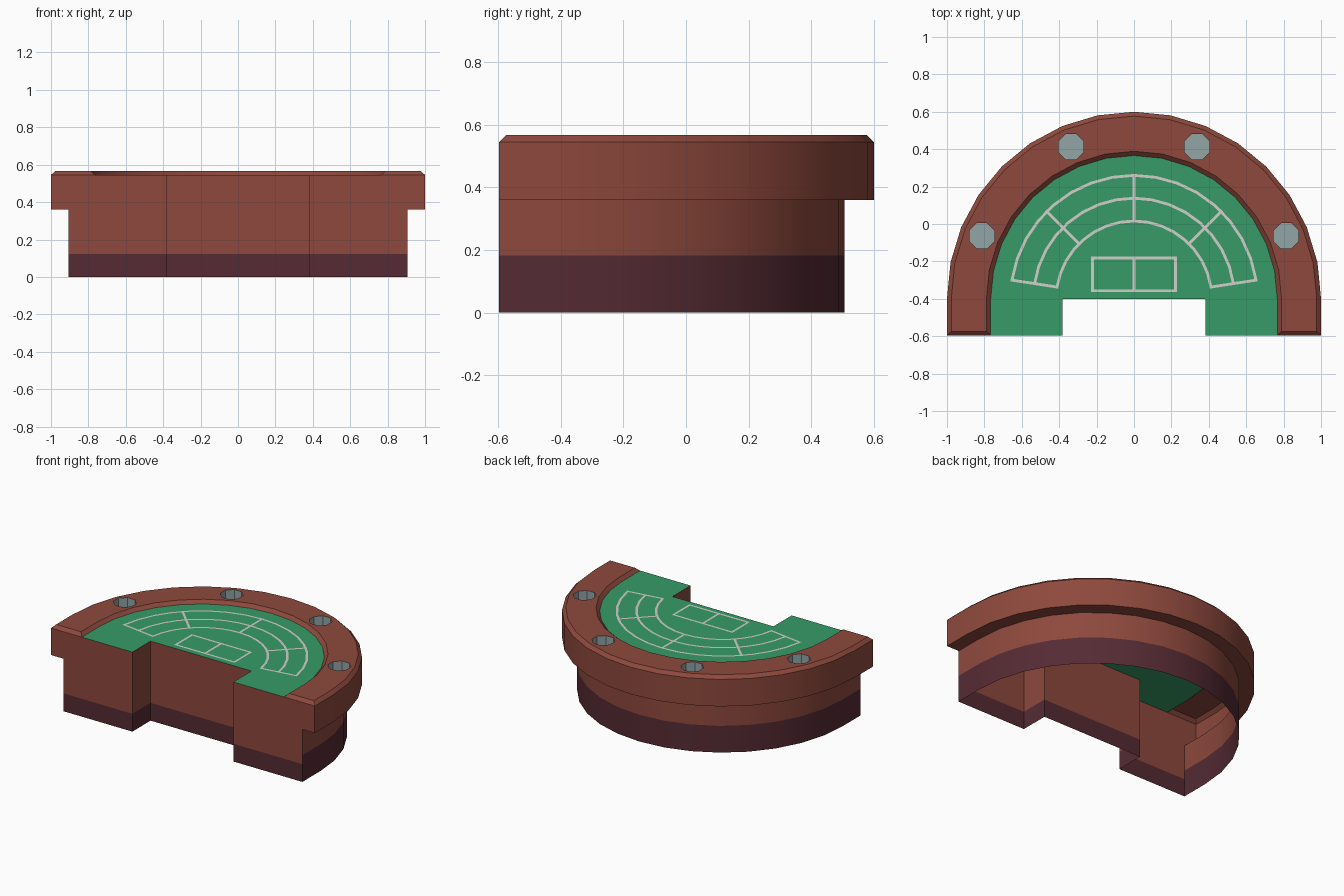
import bpy, bmesh, math
from mathutils import Vector

if "Cube" in bpy.data.objects:
    bpy.data.objects.remove(bpy.data.objects["Cube"])

CY = -0.4          # centre of all the arcs
FRONT = -0.597     # front plane of the table
FELT_Z, TOP_Z, LEDGE_Z = 0.545, 0.567, 0.36


def mat(name, rgb):
    m = bpy.data.materials.new(name)
    m.diffuse_color = (*rgb, 1)
    m.use_nodes = True
    m.node_tree.nodes["Principled BSDF"].inputs["Base Color"].default_value = m.diffuse_color
    return m


WOOD = mat("red brown wood", (0.27, 0.066, 0.046))
PLINTH = mat("dark maroon", (0.092, 0.024, 0.034))
GREEN = mat("green felt", (0.038, 0.33, 0.135))
WHITE = mat("off white line", (0.62, 0.64, 0.58))
STEEL = mat("grey metal", (0.29, 0.38, 0.39))


def polar(r, deg):
    a = math.radians(deg)
    return (r * math.cos(a), CY + r * math.sin(a))


def horseshoe(r, front=FRONT):
    """Right front corner, around the back, to the left front corner."""
    arc = [polar(r, 180 * i / 16) for i in range(17)]
    return [(r, front)] + arc + [(-r, front)]


def strip(bm, low, z0, high, z1, index=0, closed=False):
    a = [bm.verts.new((x, y, z0)) for x, y in low]
    b = [bm.verts.new((x, y, z1)) for x, y in high]
    n = len(a)
    for i in range(n if closed else n - 1):
        j = (i + 1) % n
        bm.faces.new((a[i], a[j], b[j], b[i])).material_index = index


def polygon(bm, pts, z):
    f = bm.faces.new([bm.verts.new((x, y, z)) for x, y in pts])
    f.normal_update()
    if f.normal.z < 0:
        f.normal_flip()
    return f


def finish(name, bm, mats, smooth=False):
    bmesh.ops.remove_doubles(bm, verts=bm.verts[:], dist=0.0005)
    me = bpy.data.meshes.new(name)
    bm.to_mesh(me)
    bm.free()
    for m in mats:
        me.materials.append(m)
    ob = bpy.data.objects.new(name, me)
    bpy.context.collection.objects.link(ob)
    if smooth:
        bpy.context.view_layer.objects.active = ob
        ob.select_set(True)
        bpy.ops.object.shade_smooth_by_angle(angle=math.radians(30))
        ob.select_set(False)
    return ob


base_path = horseshoe(0.906)
rail_path = horseshoe(1.0)

# Curved base wall with its dark plinth band
bm = bmesh.new()
strip(bm, base_path, 0, base_path, 0.183, 1)
strip(bm, base_path, 0.183, base_path, LEDGE_Z, 0)
finish("curved_base", bm, [WOOD, PLINTH], True)

# Front wall with the dealer recess
notch = [(-0.383, FRONT), (-0.383, CY), (0.383, CY), (0.383, FRONT)]
front = [(-0.906, FRONT)] + notch + [(0.906, FRONT)]
wide = [(-1, FRONT)] + front + [(1, FRONT)]
bm = bmesh.new()
strip(bm, front, 0, front, 0.122, 1)
strip(bm, front, 0.122, front, LEDGE_Z, 0)
strip(bm, wide, LEDGE_Z, wide, FELT_Z, 0)
finish("front_wall", bm, [WOOD, PLINTH])

# Cup positions and their octagonal openings
cups = [polar(0.88, a) for a in (22.5, 67.5, 112.5, 157.5)]


def octagon(c, r):
    return [(c[0] + r * math.cos(math.radians(22.5 + 45 * i)),
             c[1] + r * math.sin(math.radians(22.5 + 45 * i))) for i in range(8)]


# Overhanging arm rail: ledge, outer wall, bevel and top with cup openings
bm = bmesh.new()
strip(bm, base_path, LEDGE_Z, rail_path, LEDGE_Z)
strip(bm, rail_path, LEDGE_Z, rail_path, FELT_Z)
B = 0.023
low = rail_path + horseshoe(0.766)[::-1]
top = horseshoe(1 - B, FRONT + B) + horseshoe(0.766 + B, FRONT + B)[::-1]
strip(bm, low, FELT_Z, top, TOP_Z, closed=True)
edges = []
for loop in [top] + [octagon(c, 0.073) for c in cups]:
    vs = [bm.verts.new((x, y, TOP_Z)) for x, y in loop]
    edges += [bm.edges.new((vs[i - 1], vs[i])) for i in range(len(vs))]
res = bmesh.ops.triangle_fill(bm, edges=edges, use_beauty=True, normal=Vector((0, 0, 1)))
for f in res["geom"]:
    if isinstance(f, bmesh.types.BMFace):
        f.normal_update()
        if f.normal.z < 0:
            f.normal_flip()
finish("arm_rail", bm, [WOOD], True)

# Recessed metal cup holders
bm = bmesh.new()
for c in cups:
    ring = octagon(c, 0.073)
    strip(bm, ring[::-1], TOP_Z - 0.12, ring[::-1], TOP_Z, closed=True)
    polygon(bm, ring, TOP_Z - 0.12)
finish("cup_holders", bm, [STEEL], True)

# Felt playing surface
bm = bmesh.new()
polygon(bm, horseshoe(0.766) + notch, FELT_Z)
finish("felt_top", bm, [GREEN])

# Printed betting lines
bm = bmesh.new()
W, LZ, A0 = 0.015, FELT_Z + 0.002, 8.7


def line(p, q):
    p, q = Vector(p), Vector(q)
    d = (q - p).normalized() * W / 2
    n = Vector((-d.y, d.x))
    polygon(bm, [p - d - n, q + d - n, q + d + n, p - d + n], LZ)


radii = (0.416, 0.538, 0.66)
angles = [A0 + (180 - 2 * A0) * i / 16 for i in range(17)]
for r in radii:
    for a, b in zip(angles, angles[1:]):
        polygon(bm, [polar(r - W / 2, a), polar(r + W / 2, a),
                     polar(r + W / 2, b), polar(r - W / 2, b)], LZ)
for a in (A0, 45, 90, 135, 180 - A0):
    line(polar(radii[0], a), polar(radii[2], a))
X, Y0, Y1 = 0.222, -0.357, -0.181
for x in (-X, 0, X):
    line((x, Y0), (x, Y1))
for y in (Y0, Y1):
    line((-X, y), (X, y))
finish("betting_lines", bm, [WHITE])
